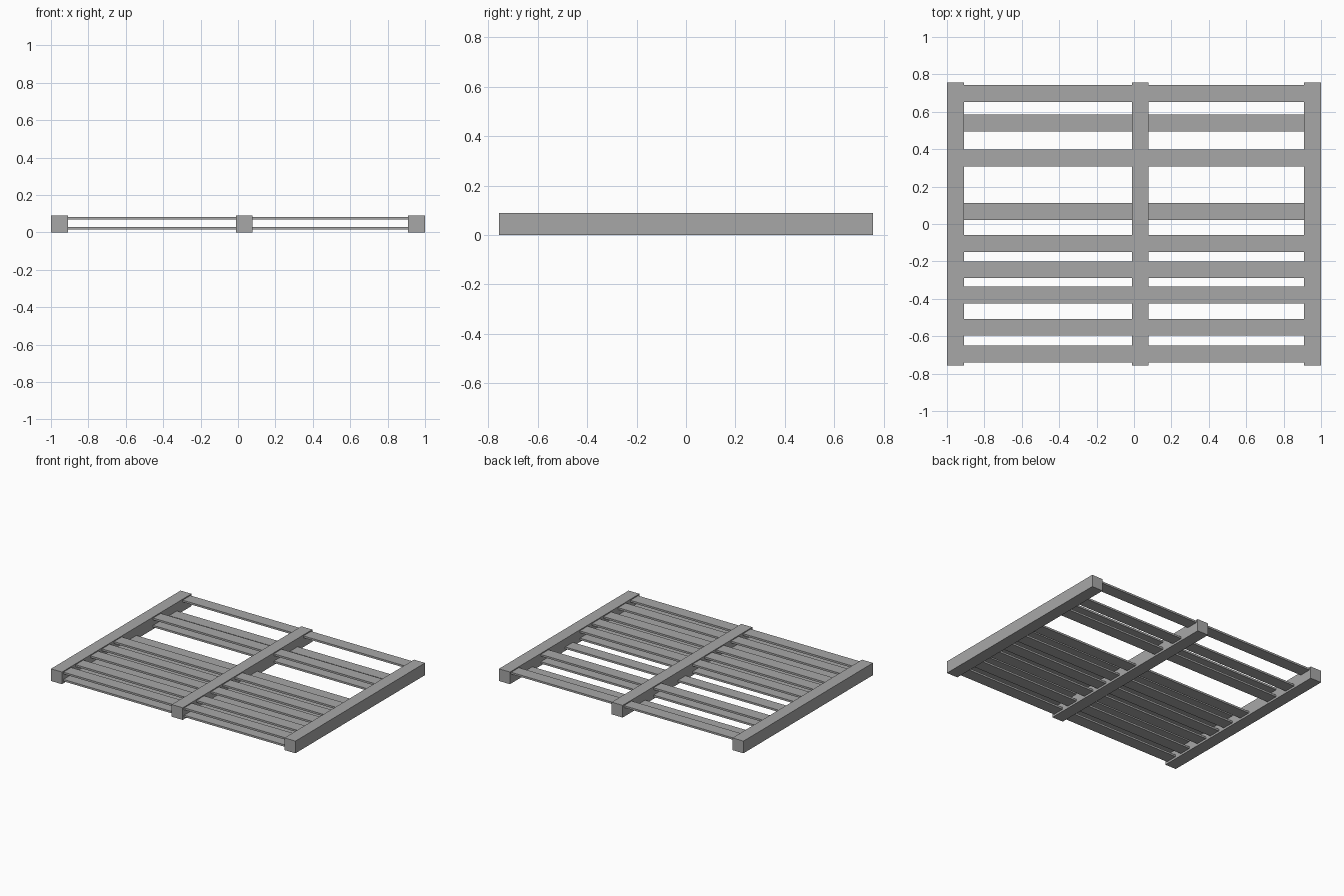
import bpy

# Remove the default cube only
cube = bpy.data.objects.get("Cube")
if cube:
    bpy.data.objects.remove(cube, do_unlink=True)

# One weathered grey for the whole frame
grey = bpy.data.materials.new("weathered grey")
grey.use_nodes = True
COLOUR = (0.39, 0.39, 0.39, 1)
grey.diffuse_color = COLOUR
grey.node_tree.nodes["Principled BSDF"].inputs["Base Color"].default_value = COLOUR


def box(name, centre, size):
    """Add a flat-sided timber with its scale applied."""
    bpy.ops.mesh.primitive_cube_add(size=1, location=centre)
    part = bpy.context.object
    part.name = name
    part.data.name = name
    for v in part.data.vertices:
        v.co = [c * s for c, s in zip(v.co, size)]
    part.data.materials.append(grey)
    return part


# Three square beams running front to back
BEAM = 0.09
beams = {"right_beam": -0.955, "middle_beam": 0.033, "left_beam": 0.955}
for name, x in beams.items():
    box(name, (x, 0, BEAM / 2), (BEAM, 1.514, BEAM))

# Two decks of slats sharing the same rows, each with a few rows left out
SLAT_SIZE = (1.9, 0.09, 0.014)
slat_rows = (0.698, 0.54, 0.352, 0.067, -0.104, -0.245, -0.38, -0.552, -0.695)
decks = {"upper": (0.076, {2, 4}), "lower": (0.022, {1})}
for deck, (z, missing) in decks.items():
    for row, y in enumerate(slat_rows, start=1):
        if row not in missing:
            box(f"{deck}_slat_{row}", (0, y, z), SLAT_SIZE)
